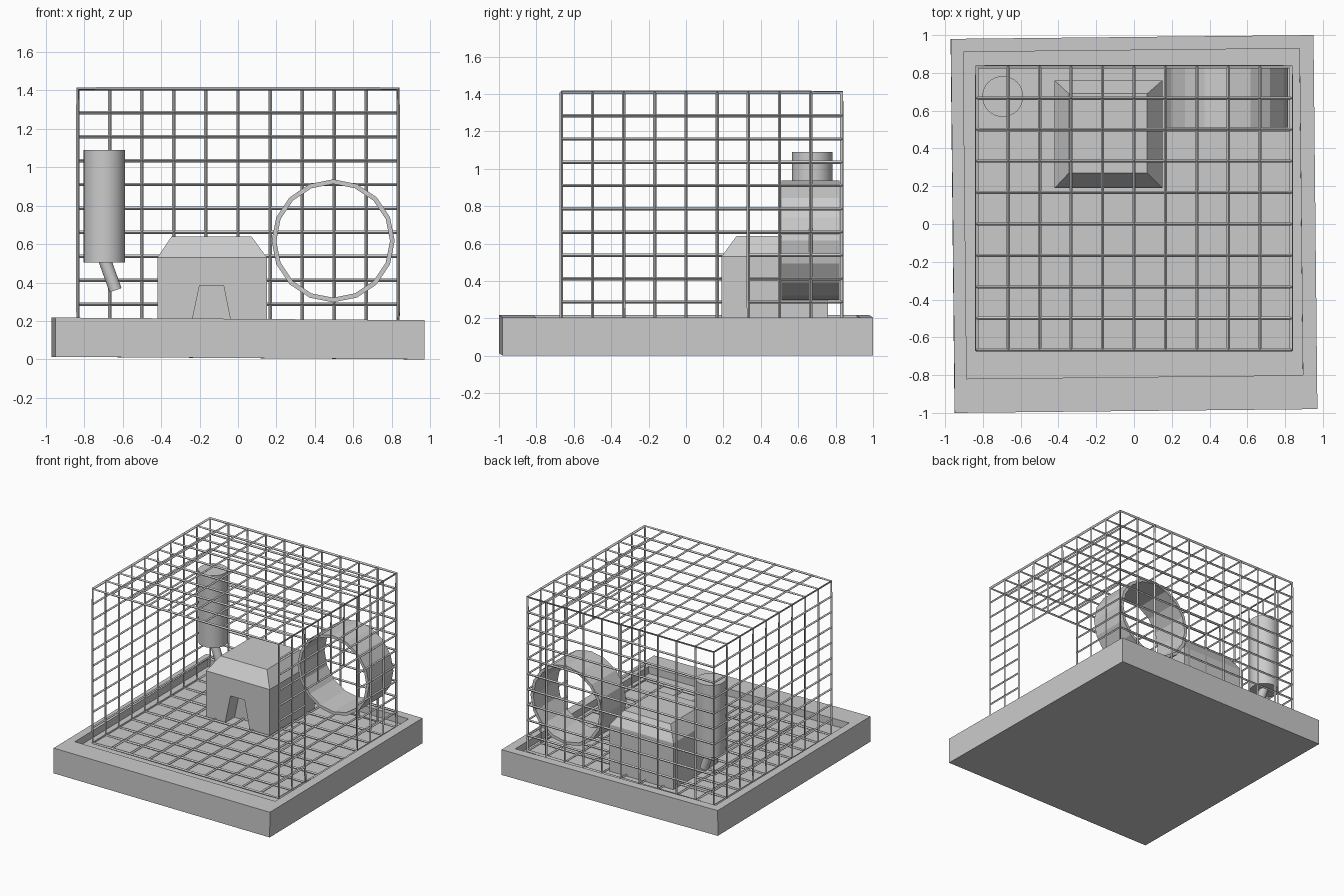
import bpy, bmesh, math
from mathutils import Vector

if "Cube" in bpy.data.objects:
    bpy.data.objects.remove(bpy.data.objects["Cube"])


def new_object(name, bm):
    bmesh.ops.recalc_face_normals(bm, faces=bm.faces[:])
    me = bpy.data.meshes.new(name)
    bm.to_mesh(me)
    bm.free()
    ob = bpy.data.objects.new(name, me)
    bpy.context.collection.objects.link(ob)
    return ob


def loft(name, rings, closed=False):
    """Skin a list of point rings; cap the ends, or join last ring to first."""
    bm = bmesh.new()
    loops = [[bm.verts.new(p) for p in ring] for ring in rings]
    pairs = list(zip(loops, loops[1:]))
    if closed:
        pairs.append((loops[-1], loops[0]))
    for a, b in pairs:
        n = len(a)
        for i in range(n):
            j = (i + 1) % n
            bm.faces.new((a[i], a[j], b[j], b[i]))
    if not closed:
        bm.faces.new(loops[0])
        bm.faces.new(loops[-1])
    return new_object(name, bm)


def rect(x0, x1, y0, y1, z):
    return [(x0, y0, z), (x1, y0, z), (x1, y1, z), (x0, y1, z)]


def cylinder(name, start, end, radius, sides=32):
    start, end = Vector(start), Vector(end)
    axis = end - start
    bpy.ops.mesh.primitive_cylinder_add(vertices=sides, radius=radius,
                                        depth=axis.length, location=(start + end) / 2)
    ob = bpy.context.object
    ob.name = name
    ob.rotation_euler = axis.to_track_quat('Z', 'Y').to_euler()
    bpy.ops.object.shade_smooth_by_angle()
    return ob


# Tray: slightly crooked slab with a sunken floor
H = 0.102
tray = loft("tray", [rect(-0.96, 0.96, -0.99, 0.99, -H),
                     rect(-0.96, 0.96, -0.99, 0.99, H),
                     rect(-0.895, 0.885, -0.81, 0.92, H),
                     rect(-0.895, 0.885, -0.81, 0.92, 0.044)])
tray.location = (0, 0, 0.109)
tray.rotation_euler = (0, math.radians(0.4), math.radians(0.6))

# Wire cage: grid box without a front and with a doorway on the right side
NX, NY, NZ, S = 10, 9, 10, 1 / 6
bm = bmesh.new()
verts = {}


def vert(i, j, k):
    if (i, j, k) not in verts:
        verts[i, j, k] = bm.verts.new((-5 * S + i * S, -4 * S + j * S, 0.163 + k * 0.1245))
    return verts[i, j, k]


def cell(*keys):
    bm.faces.new([vert(*k) for k in keys])


for i in range(NX):
    for j in range(NY):
        for k in (0, NZ):                                   # floor and roof
            cell((i, j, k), (i + 1, j, k), (i + 1, j + 1, k), (i, j + 1, k))
    for k in range(NZ):                                     # back
        cell((i, NY, k), (i + 1, NY, k), (i + 1, NY, k + 1), (i, NY, k + 1))
for j in range(NY):
    for k in range(NZ):
        for i in (0, NX):                                   # left and right
            if i == NX and 2 <= j < 6 and k < 6:
                continue
            cell((i, j, k), (i, j + 1, k), (i, j + 1, k + 1), (i, j, k + 1))
cage = new_object("wire_cage", bm)
wire = cage.modifiers.new("wire", 'WIREFRAME')
wire.thickness = 0.018
wire.offset = 0
wire.use_replace = True
wire.use_boundary = True
wire.use_even_offset = True

# House with a hipped flat-top roof
house = loft("house", [rect(-0.42, 0.15, 0.19, 0.76, 0.15),
                       rect(-0.42, 0.15, 0.19, 0.76, 0.53),
                       rect(-0.345, 0.07, 0.27, 0.69, 0.64)])

# Tapered doorway cut into the house front
door = loft("doorway_cutter", [[(-0.26, y, 0.1), (-0.018, y, 0.1),
                                (-0.075, y, 0.385), (-0.2, y, 0.385)]
                               for y in (0.1, 0.31)])
door.hide_render = True
door.display_type = 'WIRE'
cut = house.modifiers.new("doorway", 'BOOLEAN')
cut.operation = 'DIFFERENCE'
cut.object = door

# Exercise wheel: sixteen-sided open band
def wheel_ring(r, y, n=16):
    return [(0.495 + r * math.cos(2 * math.pi * i / n), y,
             0.617 + r * math.sin(2 * math.pi * i / n)) for i in range(n)]


loft("exercise_wheel", [wheel_ring(0.32, 0.51), wheel_ring(0.32, 0.822),
                        wheel_ring(0.296, 0.822), wheel_ring(0.296, 0.51)], closed=True)

# Water bottle and its slanted spout
cylinder("water_bottle", (-0.695, 0.675, 0.505), (-0.695, 0.675, 1.09), 0.108)
cylinder("bottle_spout", (-0.70, 0.675, 0.535), (-0.637, 0.675, 0.36), 0.033)
